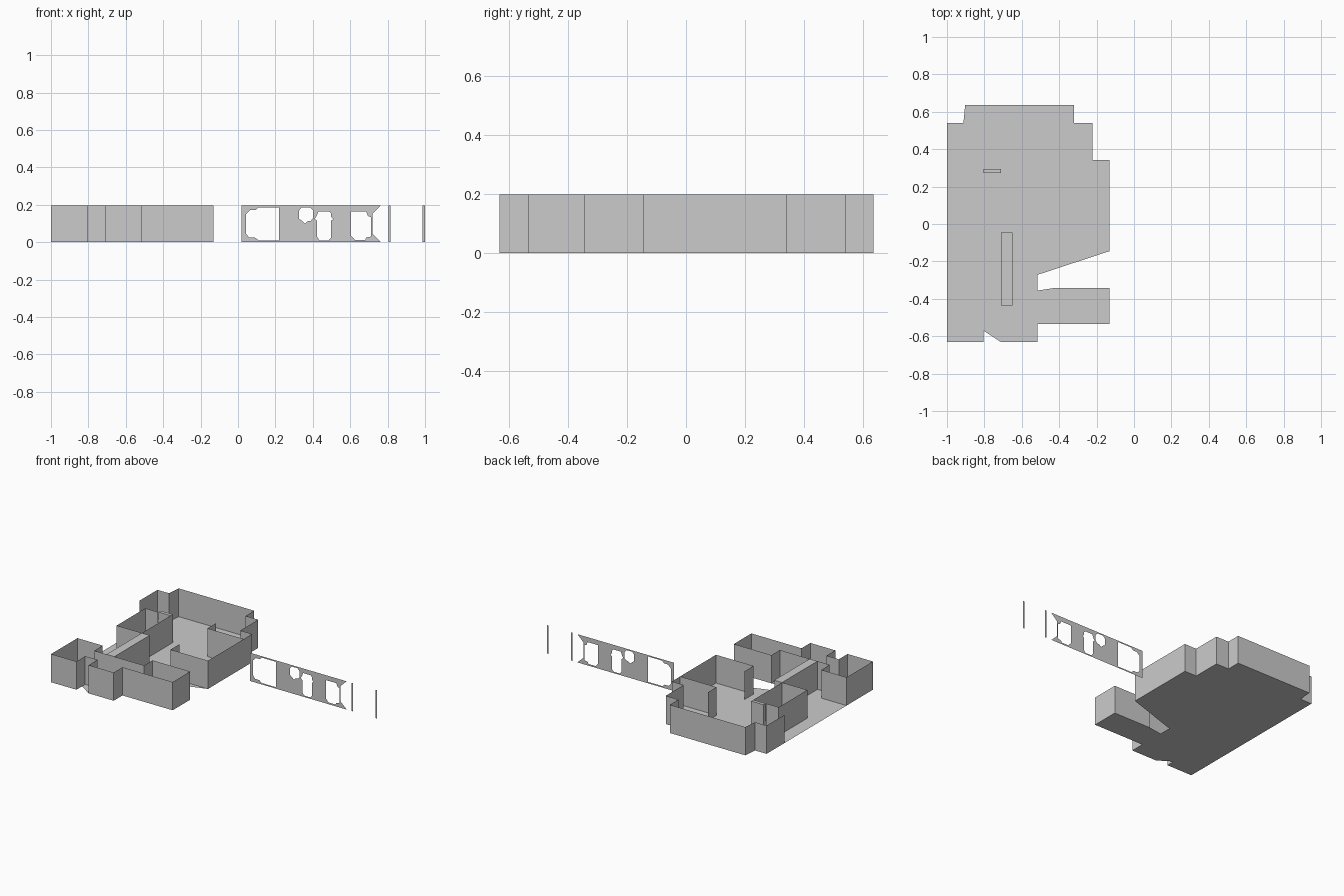
import bpy, bmesh

if "Cube" in bpy.data.objects:
    bpy.data.objects.remove(bpy.data.objects["Cube"])

H = 0.197  # wall height


def finish(bm, name):
    me = bpy.data.meshes.new(name)
    bm.to_mesh(me)
    bm.free()
    ob = bpy.data.objects.new(name, me)
    bpy.context.collection.objects.link(ob)
    return ob


def wall(name, *paths):
    """Single-sheet walls rising from open floor-plan paths."""
    bm = bmesh.new()
    for path in paths:
        lo = [bm.verts.new((x, y, 0)) for x, y in path]
        hi = [bm.verts.new((x, y, H)) for x, y in path]
        for i in range(len(path) - 1):
            bm.faces.new((lo[i], lo[i + 1], hi[i + 1], hi[i]))
    return finish(bm, name)


def sheet(name, loops, place):
    """Flat sheet: first loop is the outline, the others are holes."""
    bm = bmesh.new()
    for loop in loops:
        vs = [bm.verts.new(place(a, b)) for a, b in loop]
        for i in range(len(vs)):
            bm.edges.new((vs[i - 1], vs[i]))
    bmesh.ops.triangle_fill(bm, edges=bm.edges[:], use_beauty=True)
    bmesh.ops.dissolve_limit(bm, angle_limit=0.01, verts=bm.verts[:], edges=bm.edges[:])
    return finish(bm, name)


def block(name, x0, x1, y0, y1):
    bm = bmesh.new()
    bmesh.ops.create_cube(bm, size=1)
    for v in bm.verts:
        v.co = (x1 if v.co.x > 0 else x0, y1 if v.co.y > 0 else y0, H if v.co.z > 0 else 0)
    return finish(bm, name)


# floor slab
north = [(-.13, .342), (-.222, .342), (-.222, .54), (-.32, .54), (-.32, .635),
         (-.903, .635), (-.912, .54), (-1, .54)]
floor = [(-1, -.632), (-.805, -.632), (-.805, -.57), (-.71, -.632), (-.517, -.632),
         (-.517, -.535), (-.13, -.535), (-.13, -.342), (-.425, -.342), (-.517, -.356),
         (-.517, -.272), (-.13, -.145)]
sheet("floor", [floor + north], lambda x, y: (x, y, 0))

# outer walls
wall("hall_outer_wall", [(-.42, -.045), (-.42, -.145), (-.13, -.145)] + north + [(-1, .342)])
wall("south_outer_wall",
     [(-.71, -.435), (-.805, -.435), (-.805, -.342), (-1, -.342), (-1, -.632), (-.805, -.632),
      (-.805, -.535), (-.71, -.535), (-.71, -.632), (-.517, -.632), (-.517, -.535),
      (-.13, -.535), (-.13, -.342), (-.42, -.342), (-.42, -.435), (-.65, -.435)])

# inner partitions
wall("side_room_wall", [(-.71, .27), (-.71, -.045), (-.905, -.045), (-.905, .27), (-.805, .27)])
wall("corner_booth_wall", [(-.13, .25), (-.41, .25), (-.41, .342)])

# thick walls
block("corridor_thick_wall", -.71, -.65, -.435, -.045)
block("short_thick_wall", -.805, -.71, .272, .295)

# freestanding flat panel with cut-outs
PY = .105
outline = [(.02, 0), (.765, 0), (.718, .045), (.718, .152), (.765, H), (.02, H)]
win_a = [(.22, .01), (.22, .187), (.11, .187), (.095, .172), (.065, .172), (.043, .15),
         (.043, .045), (.06, .025), (.09, .025), (.11, .01)]
win_b = [(.345, .112), (.358, .1), (.372, .112), (.39, .115), (.402, .13), (.402, .17),
         (.385, .187), (.34, .187), (.327, .17), (.327, .125)]
win_c = [(.435, .01), (.485, .01), (.498, .025), (.498, .115), (.51, .125), (.498, .135),
         (.498, .155), (.485, .165), (.43, .165), (.42, .14), (.41, .125), (.423, .115), (.423, .03)]
win_d = [(.625, .012), (.68, .012), (.685, .025), (.71, .03), (.71, .135), (.695, .14),
         (.685, .163), (.605, .163), (.605, .035)]
front = lambda x, z: (x, PY, z)
sheet("window_panel", [outline, win_a, win_b, win_c, win_d], front)

# thin upright strips beside the panel
for i, x in enumerate((.81, .993)):
    sheet(f"upright_strip_{i + 1}", [[(x - .006, 0), (x + .006, 0), (x + .006, H), (x - .006, H)]], front)
